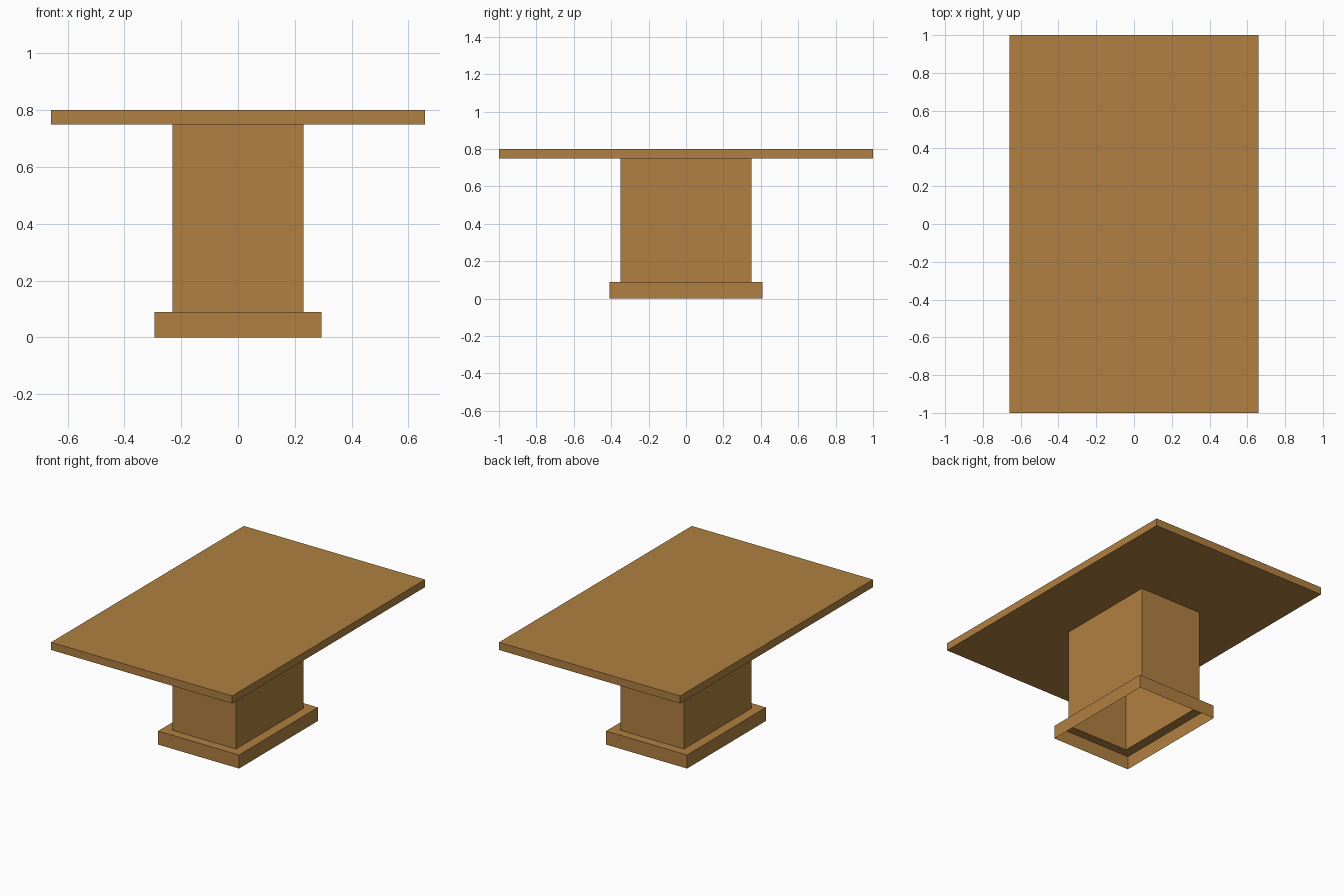
import bpy, bmesh

if "Cube" in bpy.data.objects:
    bpy.data.objects.remove(bpy.data.objects["Cube"])

# One wood colour
wood = bpy.data.materials.new("warm_wood")
wood.diffuse_color = (0.434, 0.216, 0.054, 1)
wood.use_nodes = True
wood.node_tree.nodes["Principled BSDF"].inputs["Base Color"].default_value = wood.diffuse_color

# Rectangular sections from floor to tabletop: half width, half depth, height
sections = [
    (0.294, 0.409, 0.0),    # plinth bottom (open underneath)
    (0.294, 0.409, 0.089),  # plinth top
    (0.231, 0.351, 0.089),  # hollow column foot
    (0.231, 0.351, 0.75),   # column head
    (0.658, 1.0, 0.75),     # tabletop underside edge
    (0.658, 1.0, 0.80),     # tabletop upper edge
]

bm = bmesh.new()
rings = [[bm.verts.new((sx * x, sy * y, z))
          for sx, sy in ((-1, -1), (1, -1), (1, 1), (-1, 1))]
         for x, y, z in sections]

# Join neighbouring sections, then cap the tabletop
for low, high in zip(rings, rings[1:]):
    for i in range(4):
        j = (i + 1) % 4
        bm.faces.new((low[i], low[j], high[j], high[i]))
bm.faces.new(rings[-1])

mesh = bpy.data.meshes.new("pedestal_table")
bm.to_mesh(mesh)
bm.free()
mesh.materials.append(wood)
table = bpy.data.objects.new("pedestal_table", mesh)
bpy.context.collection.objects.link(table)
